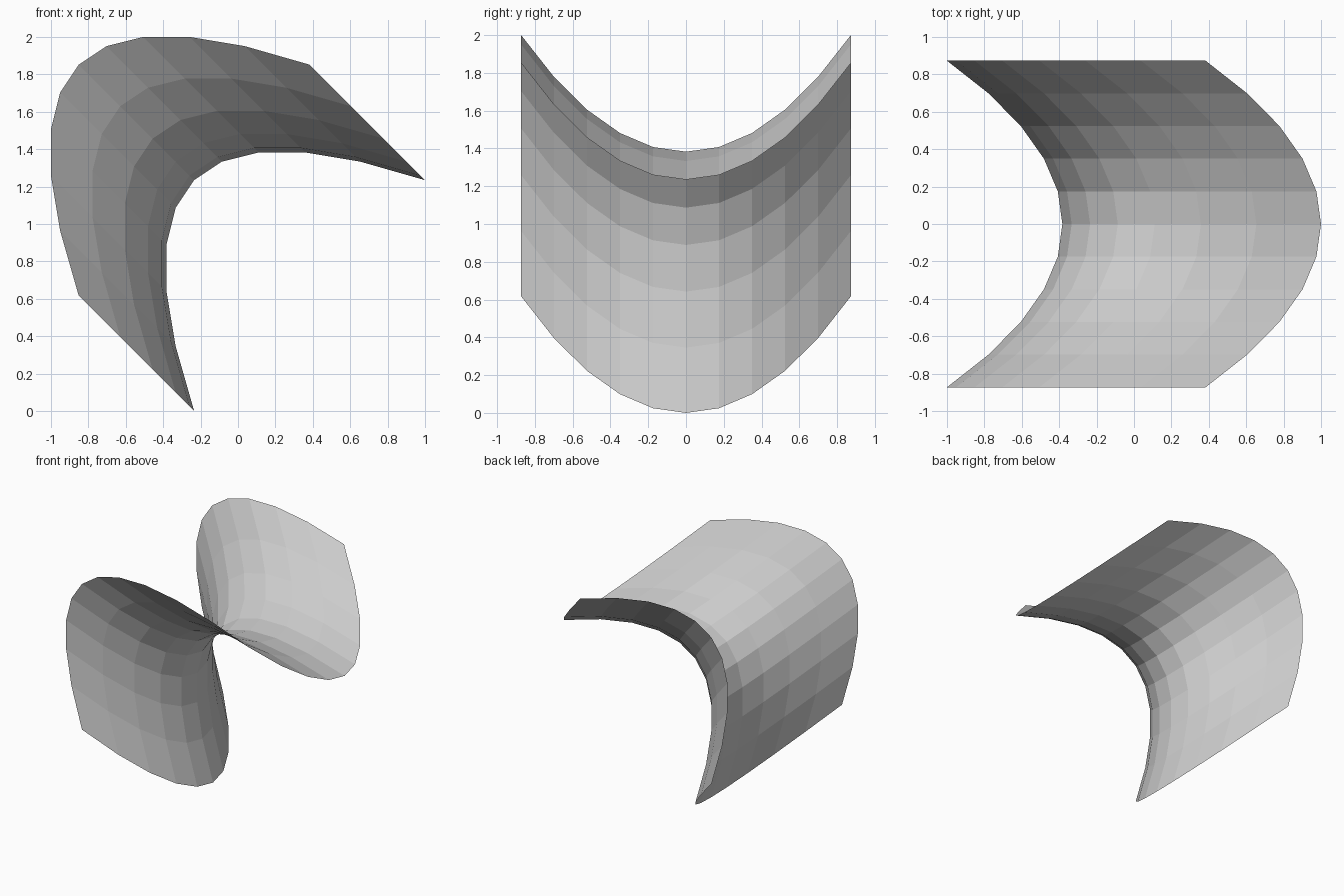
import bpy, bmesh, math
from mathutils import Matrix

if "Cube" in bpy.data.objects:
    bpy.data.objects.remove(bpy.data.objects["Cube"])

A = 0.873   # half width of the square patch
N = 10      # facets per side

# Saddle sheet: flat grid bent into w = (y^2 - u^2) / A
bm = bmesh.new()
bmesh.ops.create_grid(bm, x_segments=N, y_segments=N, size=A)
for v in bm.verts:
    v.co.z = (v.co.y ** 2 - v.co.x ** 2) / A

# Tip it 45 degrees about y, then centre it and stand it on the floor
r = math.sqrt(2) * A
tilt = Matrix.Rotation(math.radians(-45), 4, 'Y')
bmesh.ops.transform(bm, matrix=Matrix.Translation((1 - r, 0, r)) @ tilt, verts=bm.verts)

mesh = bpy.data.meshes.new("saddle_sheet")
bm.to_mesh(mesh)
bm.free()
bpy.context.collection.objects.link(bpy.data.objects.new("saddle_sheet", mesh))
